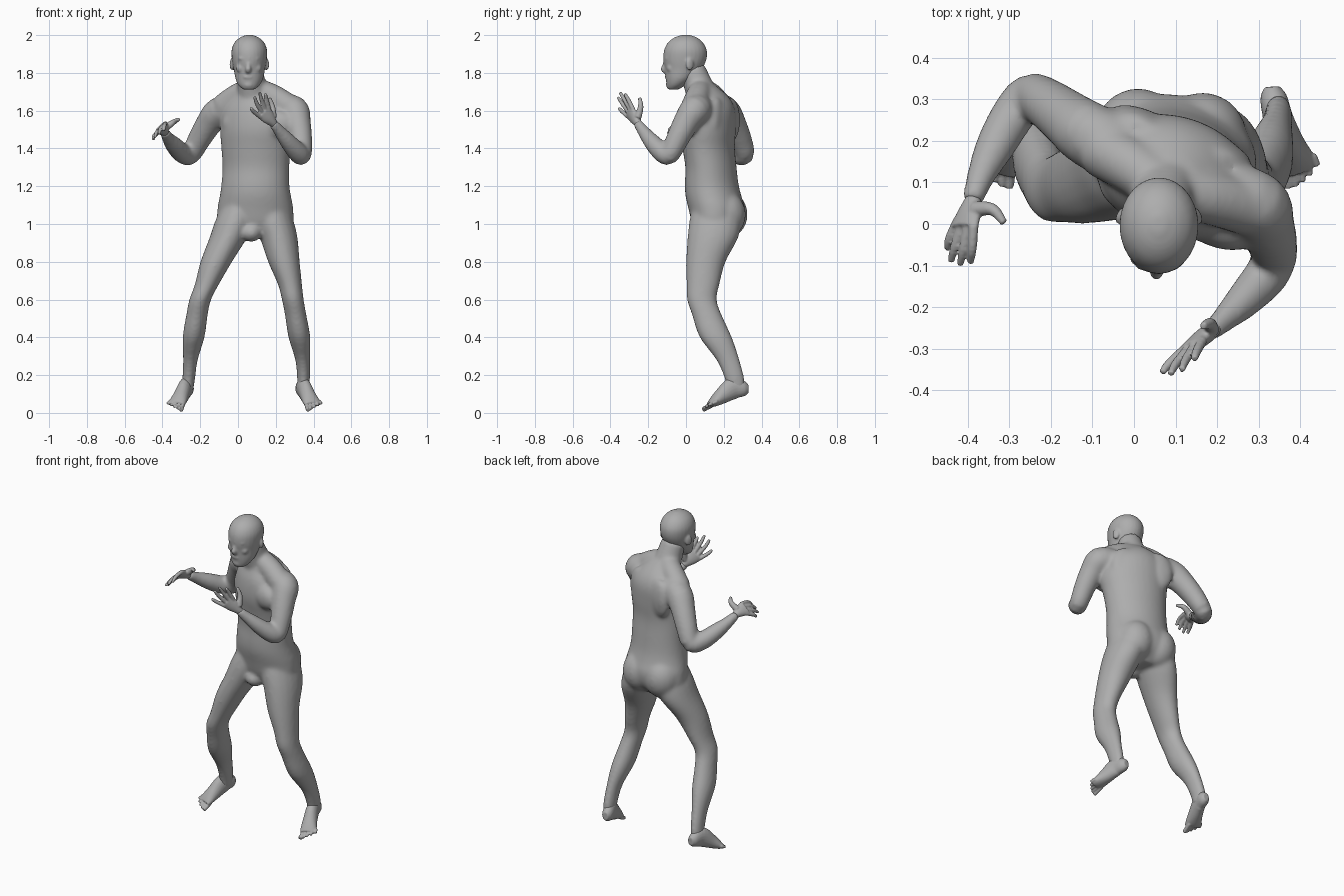
import bpy
import bmesh
import math
from mathutils import Vector, Matrix

default_cube = bpy.data.objects.get("Cube")
if default_cube:
    bpy.data.objects.remove(default_cube, do_unlink=True)

skin = bpy.data.materials.new("grey_skin")
skin.use_nodes = True
skin_colour = (0.42, 0.42, 0.42, 1)
skin.diffuse_color = skin_colour
skin.node_tree.nodes["Principled BSDF"].inputs["Base Color"].default_value = skin_colour

UP = Vector((0, 0, 1))


def spline(rows, steps=4):
    """Catmull-Rom interpolation through rows of numbers."""
    rows = [Vector(r) for r in rows]
    out = []
    for i in range(len(rows) - 1):
        a, b, c, d = rows[max(i - 1, 0)], rows[i], rows[i + 1], rows[min(i + 2, len(rows) - 1)]
        for k in range(steps):
            t = k / steps
            out.append(b + (c - a) * (t / 2) + (2 * a - 5 * b + 4 * c - d) * (t * t / 2)
                       + (3 * b - a - 3 * c + d) * (t ** 3 / 2))
    return out + [rows[-1]]


def tube(bm, rows, side=None, level=False, yaw=(0, 0), sides=20):
    """Loft ellipses given as x, y, z, half width, half depth along a path."""
    rows = spline([tuple(r) + (r[3],) if len(r) == 4 else r for r in rows])
    centres = [Vector(r[:3]) for r in rows]
    rings, last = [], len(rows) - 1
    for i, row in enumerate(rows):
        if level:
            angle = math.radians(yaw[0] + (yaw[1] - yaw[0]) * i / last)
            across = Vector((math.cos(angle), math.sin(angle), 0))
            normal = UP
        else:
            normal = (centres[min(i + 1, last)] - centres[max(i - 1, 0)]).normalized()
            across = Vector(side or (1, 0.3, 0))
            across = (across - normal * across.dot(normal)).normalized()
        depth = normal.cross(across)
        ring = []
        for k in range(sides):
            a = math.tau * k / sides
            ring.append(bm.verts.new(centres[i] + across * (row[3] * math.cos(a))
                                     + depth * (row[4] * math.sin(a))))
        rings.append(ring)
    for low, high in zip(rings, rings[1:]):
        for k in range(sides):
            n = (k + 1) % sides
            bm.faces.new((low[k], low[n], high[n], high[k]))
    bm.faces.new(rings[0][::-1])
    bm.faces.new(rings[-1])


def blob(bm, centre, size, yaw=0):
    """Ellipsoid of muscle or flesh."""
    place = (Matrix.Translation(centre) @ Matrix.Rotation(math.radians(yaw), 4, "Z")
             @ Matrix.Diagonal((*size, 1)))
    bmesh.ops.create_uvsphere(bm, u_segments=20, v_segments=14, radius=1, matrix=place)


def finish(bm, name, voxel, passes):
    """Fuse the overlapping shapes into one smooth skin."""
    bmesh.ops.recalc_face_normals(bm, faces=bm.faces)
    mesh = bpy.data.meshes.new(name)
    bm.to_mesh(mesh)
    bm.free()
    mesh.materials.append(skin)
    obj = bpy.data.objects.new(name, mesh)
    bpy.context.collection.objects.link(obj)
    fuse = obj.modifiers.new("fuse", "REMESH")
    fuse.mode = "VOXEL"
    fuse.voxel_size = voxel
    fuse.use_smooth_shade = True
    soften = obj.modifiers.new("soften", "SMOOTH")
    soften.factor = 0.5
    soften.iterations = passes


# Torso, twisted so that one shoulder leads
body = bmesh.new()
tube(body, [(.085, .15, .93, .1, .08), (.09, .165, 1, .195, .13), (.092, .163, 1.08, .202, .148),
            (.092, .145, 1.15, .19, .146), (.092, .136, 1.21, .182, .14), (.095, .132, 1.3, .18, .132),
            (.095, .12, 1.4, .187, .134), (.1, .113, 1.5, .2, .144),
            (.1, .116, 1.6, .188, .138), (.09, .115, 1.67, .135, .11), (.085, .09, 1.73, .08, .07)],
     level=True, yaw=(-6, -24), sides=32)
tube(body, [(.085, .1, 1.64, .09), (.072, .065, 1.735, .077), (.063, .033, 1.82, .069)])
for x, y in ((.27, .04), (-.08, .18)):
    tube(body, [(.08, .08, 1.715, .062), ((x + .08) / 2, (y + .09) / 2, 1.68, .065), (x, y, 1.62, .068)],
         side=(0, 1, 0))
# Chest, buttocks and groin
for x, y in ((.195, -.005), (.01, .065)):
    blob(body, (x, y, 1.53), (.1, .05, .075), -22)
for x, y in ((.01, .215), (.165, .205)):
    blob(body, (x, y, 1.05), (.108, .112, .125))
blob(body, (.07, .075, .955), (.055, .06, .05))
# Shoulder blades
for x, y in ((.2, .165), (.02, .235)):
    blob(body, (x, y, 1.55), (.09, .042, .12), -22)

# Legs: x of left, x of right, y, z, half width, half depth
leg = [(.17, .015, .155, 1.12, .08, .11), (.185, -.01, .155, 1.03, .105, .135),
       (.215, -.05, .143, .93, .1, .135),
       (.243, -.115, .105, .8, .084, .105), (.275, -.165, .09, .68, .064, .088),
       (.29, -.2, .084, .6, .058, .079), (.305, -.217, .11, .52, .057, .079),
       (.325, -.235, .158, .4, .058, .086), (.342, -.252, .222, .28, .039, .062),
       (.347, -.261, .257, .18, .034, .053), (.345, -.268, .265, .11, .03, .045)]
for pick in (0, 1):
    tube(body, [(r[pick],) + r[2:] for r in leg], level=True)

# Arms
left_arm = [(.23, .07, 1.605, .08), (.295, .045, 1.6, .081), (.316, .002, 1.54, .07),
            (.332, -.045, 1.45, .061), (.337, -.09, 1.365, .053), (.312, -.13, 1.383, .053),
            (.262, -.185, 1.44, .044), (.213, -.232, 1.5, .031), (.185, -.257, 1.535, .026)]
right_arm = [(-.03, .18, 1.605, .08), (-.1, .21, 1.595, .081), (-.155, .25, 1.53, .07),
             (-.21, .29, 1.44, .061), (-.252, .31, 1.365, .053), (-.295, .255, 1.375, .053),
             (-.337, .18, 1.415, .047), (-.37, .11, 1.455, .034), (-.388, .055, 1.487, .026)]
tube(body, left_arm, side=(1, .3, .3))
tube(body, right_arm, side=(1, -.3, .6))
finish(body, "body", .0095, 14)

# Head with nose, brow, lips and ears
head = bmesh.new()
tube(head, [(.058, -.068, 1.712, .03, .028), (.058, -.052, 1.735, .056, .05),
            (.06, -.032, 1.77, .073, .075), (.06, -.014, 1.82, .083, .098),
            (.06, -.006, 1.87, .092, .114), (.06, -.003, 1.92, .094, .113),
            (.06, -.003, 1.96, .079, .093), (.06, -.002, 1.987, .05, .06),
            (.06, 0, 2.001, .015, .02)], level=True, sides=28)
tube(head, [(.056, -.106, 1.868, .01), (.055, -.114, 1.84, .012), (.054, -.118, 1.82, .016),
            (.054, -.106, 1.808, .015)])
blob(head, (.057, -.099, 1.876), (.058, .018, .013))
blob(head, (.055, -.098, 1.778), (.03, .014, .012))
blob(head, (.056, -.084, 1.737), (.03, .023, .02))
for s in (-1, 1):
    blob(head, (.06 + s * .092, .02, 1.845), (.01, .022, .033), s * 25)
    blob(head, (.057 + s * .04, -.081, 1.825), (.028, .022, .026))
finish(head, "head", .006, 6)


def hand(name, wrist, index, pinky, tips, thumb):
    """Palm between two knuckles, four fingers and a thumb."""
    bm = bmesh.new()
    wrist, index, pinky = Vector(wrist), Vector(index), Vector(pinky)
    side = index - pinky
    middle = (index + pinky) / 2
    half = side.length / 2
    tube(bm, [(*wrist.lerp(middle, -.1), .02, .018), (*wrist.lerp(middle, .15), .025, .021),
              (*wrist.lerp(middle, .55), half, .02),
              (*middle, half + .007, .015)], side=tuple(side))
    palm = side.cross(middle - wrist).normalized()
    for i, tip in enumerate(tips):
        tip = Vector(tip)
        root = index.lerp(pinky, i / 3)
        bend = root.lerp(tip, .5) + (root - wrist).normalized() * .008
        tube(bm, [(*root.lerp(wrist, .15), .012), (*bend, .011), (*tip, .008)],
             side=tuple(palm), sides=12)
    tube(bm, [(*p, r) for p, r in zip(thumb, (.02, .015, .009))], side=tuple(palm), sides=12)
    finish(bm, name, .0045, 2)


hand("left_hand", (.19, -.252, 1.53), (.16, -.285, 1.62), (.107, -.312, 1.572),
     [(.145, -.325, 1.69), (.115, -.35, 1.697), (.088, -.36, 1.672), (.068, -.357, 1.615)],
     [(.185, -.255, 1.565), (.182, -.24, 1.62), (.166, -.245, 1.668)])
hand("right_hand", (-.387, .055, 1.487), (-.385, -.015, 1.54), (-.43, 0, 1.485),
     [(-.393, -.093, 1.495), (-.418, -.098, 1.478), (-.44, -.09, 1.46), (-.448, -.06, 1.447)],
     [(-.382, .035, 1.51), (-.34, .035, 1.54), (-.312, .002, 1.555)])

# Feet, pointing down and outward
for name, flip in (("left_foot", False), ("right_foot", True)):
    def spot(row):
        return (.07 - row[0] if flip else row[0],) + tuple(row[1:])

    foot = bmesh.new()
    heel_to_ball = [(.332, .33, .128, .018, .024), (.335, .305, .128, .032, .042),
                    (.348, .25, .13, .036, .058), (.37, .19, .09, .041, .043),
                    (.388, .15, .06, .047, .028), (.397, .128, .045, .045, .016)]
    tube(foot, [spot(r) for r in heel_to_ball], side=(1, -.3 if flip else .3, 0))
    tube(foot, [spot(r) for r in ((.341, .26, .175, .026, .042), (.341, .263, .13, .033, .048))],
         level=True)
    for i in range(5):
        t = i / 4
        root = spot((.362 + .066 * t, .145 + .02 * t, .043 + .018 * t, .011))
        tip = spot((.371 + .071 * t, .088 + .052 * t * t, .016 + .034 * t, .0125 - .0045 * min(1, t * 3)))
        tube(foot, [root, tip], sides=12)
    finish(foot, name, .0045, 3)
